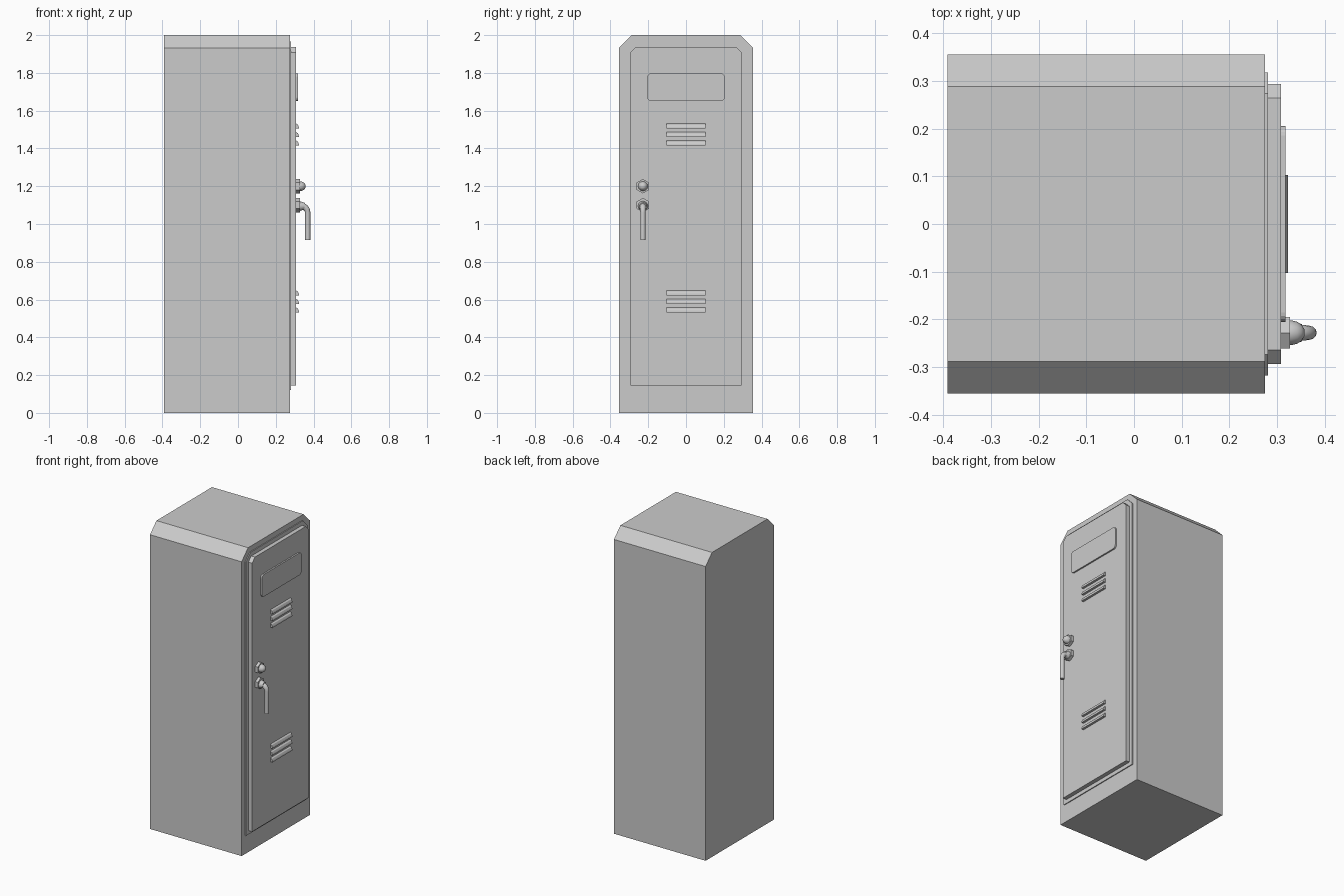
import bpy, bmesh, math
from mathutils import Vector

cube = bpy.data.objects.get("Cube")
if cube:
    bpy.data.objects.remove(cube)

GREY = (0.6, 0.6, 0.6, 1)
metal = bpy.data.materials.new("locker_grey")
metal.use_nodes = True
metal.diffuse_color = GREY
metal.node_tree.nodes["Principled BSDF"].inputs["Base Color"].default_value = GREY

FACE = 0.308      # x of the door surface
LATCH_Y = -0.228  # y of the lock and handle


def finish(name, bm, smooth=False):
    bmesh.ops.recalc_face_normals(bm, faces=bm.faces)
    mesh = bpy.data.meshes.new(name)
    bm.to_mesh(mesh)
    bm.free()
    mesh.materials.append(metal)
    obj = bpy.data.objects.new(name, mesh)
    bpy.context.collection.objects.link(obj)
    if smooth:
        bpy.ops.object.select_all(action='DESELECT')
        obj.select_set(True)
        bpy.context.view_layer.objects.active = obj
        bpy.ops.object.shade_smooth_by_angle(angle=math.radians(40))
    return obj


def loft(name, rings, smooth=False):
    """Skin a list of equal-sized point rings and cap both ends."""
    bm = bmesh.new()
    loops = [[bm.verts.new(p) for p in ring] for ring in rings]
    n = len(loops[0])
    for a, b in zip(loops, loops[1:]):
        for i in range(n):
            j = (i + 1) % n
            bm.faces.new((a[i], a[j], b[j], b[i]))
    bm.faces.new(loops[0])
    bm.faces.new(loops[-1])
    return finish(name, bm, smooth)


def panel(name, x0, x1, half, z0, z1, cut):
    """Slab facing +x with its two top corners cut off."""
    outline = [(-half, z0), (half, z0), (half, z1 - cut),
               (half - cut, z1), (cut - half, z1), (-half, z1 - cut)]
    loft(name, [[(x, y, z) for y, z in outline] for x in (x0, x1)])


def turned(name, z, profile, sides, smooth=False):
    """Stack of (x, radius) rings about an axis along x."""
    rings = []
    for x, r in profile:
        angles = [math.tau * i / sides for i in range(sides)]
        rings.append([(x, LATCH_Y + r * math.sin(a), z + r * math.cos(a)) for a in angles])
    loft(name, rings, smooth)


# Cabinet, door frame and door
panel("cabinet", -0.391, 0.275, 0.355, 0, 2, 0.067)
panel("door_frame", 0.27, 0.281, 0.318, 0.12, 1.965, 0.045)
panel("door", 0.275, FACE, 0.293, 0.145, 1.938, 0.029)

# Name plate with rounded corners
corners = []
for k, (sy, sz) in enumerate([(1, 1), (-1, 1), (-1, -1), (1, -1)]):
    for step in range(5):
        a = math.pi / 2 * (k + step / 4)
        corners.append((sy * 0.185 + 0.02 * math.cos(a), 1.724 + sz * 0.053 + 0.02 * math.sin(a)))
loft("name_plate", [[(x, y, z) for y, z in corners] for x in (0.3, 0.318)])

# Vent louvres: rounded hoods with a flat underside
for group, middle in (("upper", 1.473), ("lower", 0.59)):
    for i in (-1, 0, 1):
        z = middle + 0.045 * i - 0.013
        hood = [(0.3, z), (0.323, z), (0.322, z + 0.009),
                (0.317, z + 0.02), (FACE, z + 0.026), (0.3, z + 0.026)]
        loft(f"{group}_louvre_{i + 2}", [[(x, y, h) for x, h in hood] for y in (-0.103, 0.103)])

# Lock and handle mounts: hexagonal nuts
for name, z in (("lock_nut", 1.2), ("handle_nut", 1.1)):
    turned(name, z, [(0.3, 0.038), (0.327, 0.038)], 6)

# Lock knob
turned("lock_knob", 1.2, [(0.32, 0.026), (0.33, 0.026), (0.342, 0.023),
                          (0.351, 0.017), (0.357, 0.008)], 12, True)

# Handle: tapered collar and a bent lever
turned("handle_collar", 1.095, [(0.32, 0.026), (0.327, 0.026), (0.352, 0.018)], 12, True)
bend = 0.035
path = [(Vector((0.325, LATCH_Y, 1.095)), 0.0, 0.018)]
for i in range(7):
    a = math.pi / 2 * i / 6
    centre = Vector((0.334 + bend * math.sin(a), LATCH_Y, 1.095 - bend * (1 - math.cos(a))))
    path.append((centre, a, 0.018 - 0.004 * i / 6))
path.append((Vector((0.369, LATCH_Y, 0.915)), math.pi / 2, 0.0138))
rings = []
for centre, a, r in path:
    out = Vector((math.sin(a), 0, math.cos(a)))
    side = Vector((0, 1, 0))
    rings.append([centre + r * (out * math.cos(t) + side * math.sin(t))
                  for t in [math.tau * i / 12 for i in range(12)]])
loft("handle_lever", rings, True)
